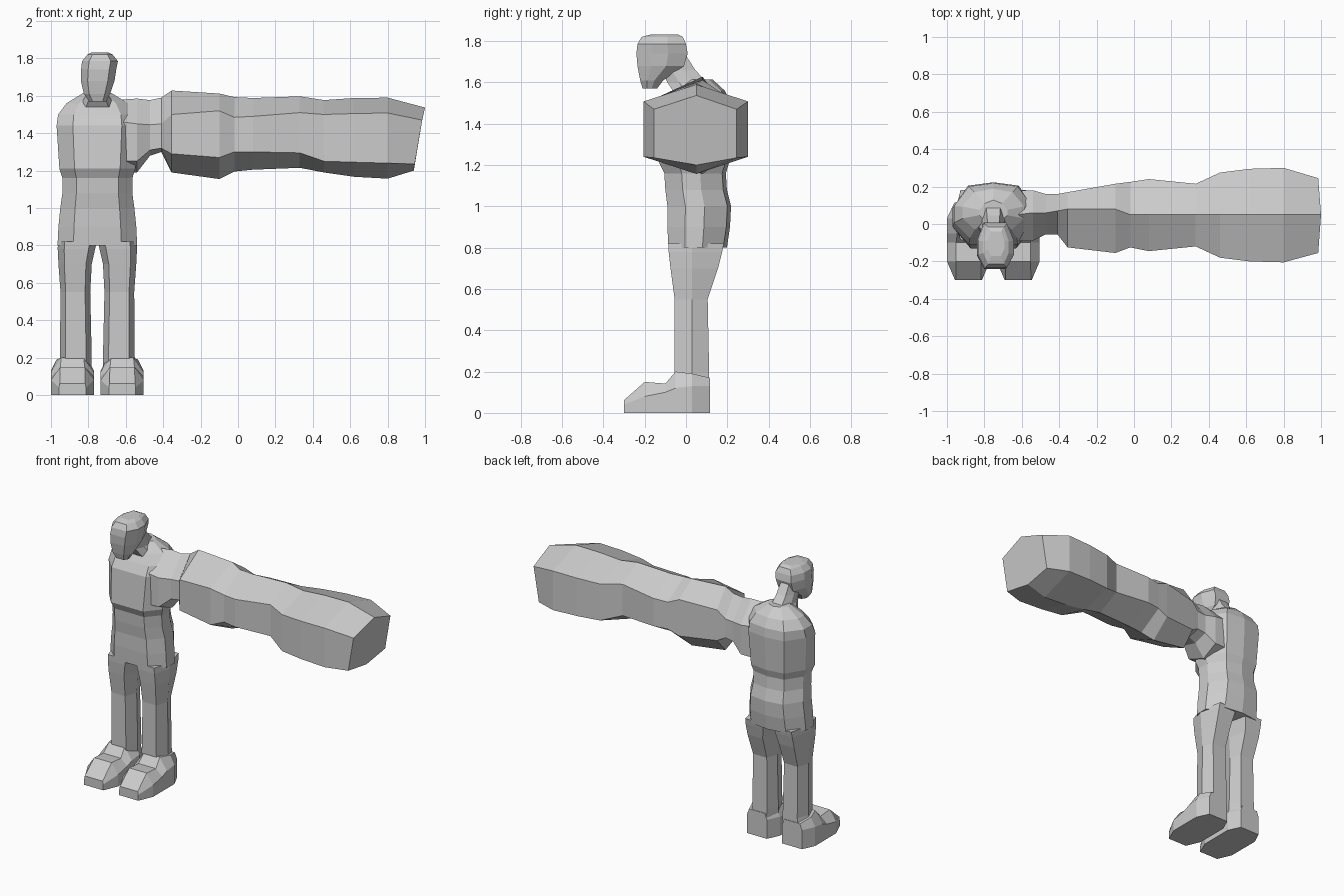
import bpy, bmesh

AXIS = -0.752  # x of the body's centre plane

grey = bpy.data.materials.new("light grey")
grey.diffuse_color = (0.6, 0.6, 0.6, 1)


def loft(name, rings):
    """Skin a list of equal-length point rings and cap both ends."""
    bm = bmesh.new()
    loops = [[bm.verts.new(p) for p in ring] for ring in rings]
    n = len(loops[0])
    for a, b in zip(loops, loops[1:]):
        for i in range(n):
            j = (i + 1) % n
            bm.faces.new((a[i], a[j], b[j], b[i]))
    bm.faces.new(loops[0])
    bm.faces.new(loops[-1])
    bmesh.ops.recalc_face_normals(bm, faces=bm.faces)
    mesh = bpy.data.meshes.new(name)
    bm.to_mesh(mesh)
    bm.free()
    mesh.materials.append(grey)
    obj = bpy.data.objects.new(name, mesh)
    bpy.context.collection.objects.link(obj)
    return obj


def body_ring(z, cx, w, yf, yb, bulge=0.0):
    """Ten-sided horizontal slice, with the back centre pushed out by bulge."""
    d = yb - yf
    half = [(0.6, yf), (1, yf + 0.3 * d), (1, yf + 0.62 * d), (0.62, yb)]
    pts = [(cx, yf, z)] + [(cx + s * w, y, z) for s, y in half]
    pts += [(cx, yb + bulge, z)]
    pts += [(cx - s * w, y, z) for s, y in reversed(half)]
    return pts


# torso: z, half width, front y, back y
torso = [(0.80, 0.213, -0.085, 0.18), (0.90, 0.208, -0.09, 0.195),
         (1.00, 0.198, -0.09, 0.20), (1.08, 0.187, -0.10, 0.18),
         (1.16, 0.187, -0.105, 0.175), (1.21, 0.203, -0.13, 0.19),
         (1.44, 0.218, -0.11, 0.205), (1.50, 0.21, -0.075, 0.20),
         (1.56, 0.165, -0.03, 0.17), (1.615, 0.075, 0.02, 0.11)]
loft("torso", [body_ring(z, AXIS, w, f, b, 0.018) for z, w, f, b in torso])

# neck leaning forward
neck = [(1.54, 0.10, -0.05, 0.15), (1.60, 0.062, -0.09, 0.10),
        (1.66, 0.055, -0.12, 0.045), (1.73, 0.05, -0.12, 0.0)]
loft("neck", [body_ring(z, AXIS, w, f, b) for z, w, f, b in neck])

# head: z, centre x, half width, front y, back y
head = [(1.57, -0.75, 0.045, -0.21, -0.14), (1.61, -0.754, 0.07, -0.222, -0.11),
        (1.68, -0.75, 0.09, -0.235, -0.01), (1.74, -0.745, 0.094, -0.24, 0.008),
        (1.785, -0.738, 0.096, -0.235, 0.0), (1.82, -0.738, 0.068, -0.215, -0.015),
        (1.832, -0.738, 0.045, -0.17, -0.04)]
loft("head", [body_ring(*r) for r in head])

# arm: x, ridge y, front y, back y, top z, upper edge z, lower edge z, bottom z
arm = [(-0.62, 0.05, -0.09, 0.18, 1.58, 1.46, 1.25, 1.19),
       (-0.54, 0.06, -0.09, 0.18, 1.585, 1.45, 1.25, 1.19),
       (-0.47, 0.06, -0.055, 0.16, 1.577, 1.445, 1.31, 1.28),
       (-0.41, 0.07, -0.055, 0.16, 1.59, 1.45, 1.32, 1.30),
       (-0.355, 0.08, -0.125, 0.17, 1.628, 1.50, 1.29, 1.19),
       (-0.10, 0.08, -0.155, 0.215, 1.612, 1.52, 1.27, 1.155),
       (-0.02, 0.05, -0.125, 0.225, 1.593, 1.485, 1.30, 1.195),
       (0.08, 0.05, -0.145, 0.24, 1.588, 1.49, 1.30, 1.205),
       (0.33, 0.05, -0.12, 0.215, 1.597, 1.51, 1.295, 1.215),
       (0.46, 0.05, -0.18, 0.275, 1.577, 1.50, 1.25, 1.19),
       (0.62, 0.05, -0.20, 0.295, 1.588, 1.505, 1.245, 1.167),
       (0.80, 0.05, -0.205, 0.30, 1.59, 1.508, 1.24, 1.157)]


def arm_ring(x, m, f, b, top, up, low, bot):
    return [(x, m, top), (x, f, up), (x, f, low), (x, m, bot), (x, b, low), (x, b, up)]


# blunt, slanted arm tip
tip = [(1.0, 0.05, 1.537), (0.985, -0.155, 1.47), (0.945, -0.155, 1.235),
       (0.94, 0.05, 1.20), (0.945, 0.245, 1.235), (0.985, 0.245, 1.47)]
loft("arm", [arm_ring(*r) for r in arm] + [tip])

# legs: z, inner offset, outer offset, front y, back y
leg = [(0.82, 0.003, 0.211, -0.086, 0.183), (0.78, 0.012, 0.212, -0.084, 0.175),
       (0.70, 0.03, 0.208, -0.075, 0.155), (0.55, 0.038, 0.197, -0.055, 0.105),
       (0.20, 0.03, 0.20, -0.055, 0.112), (0.0, 0.03, 0.235, -0.04, 0.115)]
# feet: y, lower half width, side z, upper half width, top z
foot = [(-0.30, 0.072, 0.04, 0.068, 0.062), (-0.20, 0.115, 0.08, 0.066, 0.15),
        (-0.10, 0.115, 0.10, 0.066, 0.142), (-0.05, 0.115, 0.12, 0.06, 0.20),
        (0.03, 0.115, 0.13, 0.085, 0.19), (0.115, 0.075, 0.13, 0.06, 0.17)]


def leg_ring(side, z, inner, outer, f, b):
    c, w = AXIS + side * (inner + outer) / 2, (outer - inner) / 2
    return [(c + s * w, y, z) for s, y in
            ((-0.65, f), (0.65, f), (1, 0.03), (0.65, b), (-0.65, b), (-1, 0.03))]


def foot_ring(side, y, wb, zs, wt, zt):
    c = AXIS + side * 0.133
    return [(c + x, y, z) for x, z in
            ((-wb, 0), (-wb, zs), (-wt, zt), (wt, zt), (wb, zs), (wb, 0))]


for side, label in ((-1, "right"), (1, "left")):
    loft(label + "_leg", [leg_ring(side, *r) for r in leg])
    loft(label + "_foot", [foot_ring(side, *r) for r in foot])
